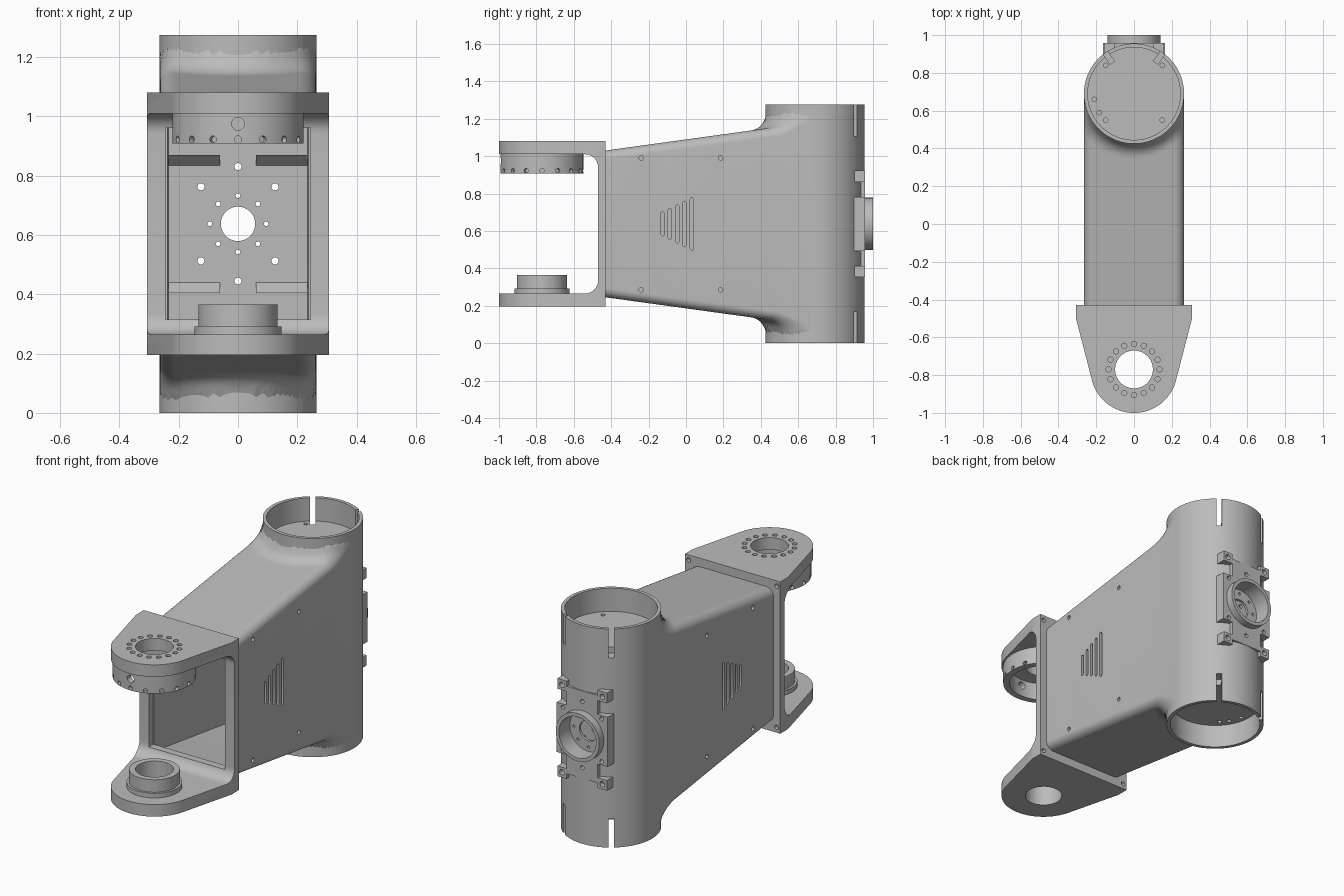
import bpy, bmesh, math
from math import sin, cos, pi, sqrt, radians

if "Cube" in bpy.data.objects:
    bpy.data.objects.remove(bpy.data.objects["Cube"])

MID = 0.6375          # height of the horizontal symmetry plane
TUBE_Y = 0.69         # axis of the vertical tube
PIVOT_Y = -0.77       # axis of the fork joint

grey = bpy.data.materials.new("plain_grey")
grey.use_nodes = True
grey.diffuse_color = (0.5, 0.5, 0.5, 1)
grey.node_tree.nodes["Principled BSDF"].inputs["Base Color"].default_value = (0.5, 0.5, 0.5, 1)


def finish(name, bm):
    bmesh.ops.recalc_face_normals(bm, faces=bm.faces)
    mesh = bpy.data.meshes.new(name)
    bm.to_mesh(mesh)
    bm.free()
    mesh.materials.append(grey)
    ob = bpy.data.objects.new(name, mesh)
    bpy.context.collection.objects.link(ob)
    return ob


def prism(name, pts, axis, lo, hi):
    """Extrude a 2D outline along an axis."""
    place = {"x": lambda u, v, w: (w, u, v),
             "y": lambda u, v, w: (u, w, v),
             "z": lambda u, v, w: (u, v, w)}[axis]
    bm = bmesh.new()
    a, b = [[bm.verts.new(place(u, v, w)) for u, v in pts] for w in (lo, hi)]
    bm.faces.new(a)
    bm.faces.new(b)
    for i in range(len(pts)):
        j = (i + 1) % len(pts)
        bm.faces.new((a[i], a[j], b[j], b[i]))
    return finish(name, bm)


def arc(u, v, r, start, end, n):
    return [(u + r * cos(radians(start + (end - start) * i / n)),
             v + r * sin(radians(start + (end - start) * i / n))) for i in range(n + 1)]


def disc(name, u, v, r, axis, lo, hi, n=64):
    return prism(name, arc(u, v, r, 0, 360, n)[:-1], axis, lo, hi)


def box(name, x, y, z):
    return prism(name, [(x[0], y[0]), (x[1], y[0]), (x[1], y[1]), (x[0], y[1])], "z", *z)


def hole(u, v, r, axis, lo, hi):
    return disc("cutter", u, v, r, axis, lo, hi, 16)


def turn(ob, angle, cx, cy):
    """Rotate the mesh about a vertical axis."""
    for v in ob.data.vertices:
        x, y = v.co.x - cx, v.co.y - cy
        v.co.x = cx + x * cos(angle) - y * sin(angle)
        v.co.y = cy + x * sin(angle) + y * cos(angle)
    return ob


def combine(target, cutters, op="DIFFERENCE"):
    """Boolean the target with a group of separate cutters, then drop them."""
    bm = bmesh.new()
    for c in cutters:
        bm.from_mesh(c.data)
        bpy.data.objects.remove(c)
    tool = finish("cutter", bm)
    tool.hide_render = True
    mod = target.modifiers.new("cut", "BOOLEAN")
    mod.solver = "EXACT"
    mod.operation = op
    mod.object = tool
    bpy.context.view_layer.objects.active = target
    bpy.ops.object.modifier_apply(modifier=mod.name)
    bpy.data.objects.remove(tool)


def flip(z):
    return 2 * MID - z


def slope(y):
    return 1.03 + 0.1375 * (y + 0.43)


# Tapered arm body, blended up into the tube
def body_top(x, y, fillet=0.075, edge=0.05, half=0.264):
    t = min(max(math.hypot(x, y - TUBE_Y) - 0.265, 0), fillet)
    rise = fillet - sqrt(fillet ** 2 - (fillet - t) ** 2)
    e = max(abs(x) - (half - edge), 0)
    return slope(y) + rise - edge + sqrt(max(edge ** 2 - e ** 2, 0))


bm = bmesh.new()
cols = [0.264 * sin(pi * (i / 40 - 0.5)) for i in range(41)]
rows = [-0.435, -0.1, 0.2] + [0.32 + 0.35 * i / 28 for i in range(29)]
rings = []
for y in rows:
    top = [(x, y, body_top(x, y)) for x in cols]
    rings.append([bm.verts.new(p) for p in top + [(x, y, flip(z)) for x, y, z in reversed(top)]])
for a, b in zip(rings, rings[1:]):
    for i in range(len(a)):
        j = (i + 1) % len(a)
        bm.faces.new((a[i], a[j], b[j], b[i]))
bm.faces.new(rings[0])
bm.faces.new(rings[-1])
body = finish("arm_body", bm)


def cavity():
    upper = [(-0.6, slope(-0.6) - 0.03), (0.3, 1.10), (TUBE_Y, 1.10)]
    return prism("cutter", upper + [(y, flip(z)) for y, z in reversed(upper)], "x", -0.238, 0.238)


combine(body, [cavity()])
combine(body, [disc("cutter", 0, TUBE_Y, 0.255, "z", -1, 2, 96)])

# Vent slots and screw holes on both flanks
details = []
for lo, hi in ((-0.3, -0.248), (0.248, 0.3)):
    for i in range(5):
        y, h = -0.125 + 0.039 * i, 0.055 + 0.019 * i
        outline = arc(y, MID + h, 0.009, 0, 180, 6) + arc(y, MID - h, 0.009, 180, 360, 6)
        details.append(prism("cutter", outline, "x", lo, hi))
    for y in (-0.24, 0.185):
        details += [hole(y, z, 0.012, "x", lo, hi) for z in (0.99, flip(0.99))]
combine(body, details)


# Holes drilled through the rear mount
def rear_holes():
    holes = [disc("cutter", 0, MID, 0.058, "y", 0.6, 1.2, 48)]
    for k in range(8):
        a = k * pi / 4
        holes.append(hole(0.095 * cos(a), MID + 0.095 * sin(a), 0.008, "y", 0.6, 1.2))
    for sx in (-1, 1):
        holes += [hole(sx * 0.125, MID + s * 0.125, 0.012, "y", 0.6, 1.2) for s in (-1, 1)]
        holes.append(hole(0, MID + sx * 0.193, 0.012, "y", 0.6, 1.2))
    return holes


def collar_bore():
    return [disc("cutter", 0, MID, 0.12, "y", 0.9, 1.2)]


# Vertical tube with recessed ends and slits
tube = disc("vertical_tube", 0, TUBE_Y, 0.265, "z", 0, 2 * MID, 96)
combine(tube, [disc("cutter", 0, TUBE_Y, 0.245, "z", lo, hi, 96)
               for lo, hi in ((1.14, 2), (-1, flip(1.14)))])
combine(tube, [disc("cutter", 0, TUBE_Y, 0.24, "z", flip(1.10), 1.10, 96)])
combine(tube, [cavity()])
slits = []
for a in (55, 125):
    for z in ((1.105, 2), (-1, flip(1.105))):
        s = box("cutter", (0.2, 0.3), (TUBE_Y - 0.014, TUBE_Y + 0.014), z)
        slits.append(turn(s, radians(a), 0, TUBE_Y))
combine(tube, slits)
cap_spots = [(x, y) for x in (-0.15, 0.15) for y in (0.55, 0.84)] + [(-0.21, 0.66), (-0.185, 0.59)]
combine(tube, [hole(x, y, 0.012, "z", lo, hi) for x, y in cap_spots
               for lo, hi in ((1.125, 1.2), (flip(1.2), flip(1.125)))])
combine(tube, rear_holes())
combine(tube, collar_bore())

# Inner panel with sloped ledges
panel = box("inner_panel", (-0.234, 0.234), (0.74, 0.76), (0.17, 1.105))
combine(panel, rear_holes())
for side, x in (("right", -0.234), ("left", 0.06)):
    for level, f in (("upper", lambda z: z), ("lower", flip)):
        pts = [(0.745, f(0.83)), (0.70, f(0.87)), (0.745, f(0.87))]
        prism(f"{level}_{side}_ledge", pts, "x", x, x + 0.174)

# Rear mounting plate and collar
quarter = [(0.165, 0.145), (0.1, 0.145), (0.1, 0.225), (0.16, 0.225),
           (0.16, 0.285), (0.1, 0.285), (0.1, 0.255)]
half = quarter + [(-x, z) for x, z in reversed(quarter)]
outline = [(x, MID + z) for x, z in half] + [(-x, MID - z) for x, z in half]
mount = prism("rear_mount", outline, "y", 0.885, 0.957)
combine(mount, rear_holes() + [hole(x, MID + z, 0.016, "y", 0.92, 1)
                               for x in (-0.13, 0.13) for z in (-0.255, 0.255)])
combine(mount, collar_bore())
collar = disc("rear_collar", 0, MID, 0.14, "y", 0.95, 1.0)
combine(collar, collar_bore())

# Fork bracket: C profile trimmed to a rounded plan, with window
upper = [(-0.47, 0.94)] + arc(-0.54, 0.94, 0.07, 0, 90, 10)[1:] + [(-1.1, 1.01)]
c_shape = [(-1.1, 1.08), (-0.43, 1.08), (-0.43, flip(1.08)), (-1.1, flip(1.08))]
c_shape += [(y, flip(z)) for y, z in reversed(upper)] + upper
fork = prism("fork_bracket", c_shape, "x", -0.4, 0.4)
plan = [(-0.307, -0.5), (-0.307, -0.4), (0.307, -0.4), (0.307, -0.5)]
plan += arc(0, PIVOT_Y, 0.23, -14.5, -165.5, 48)
combine(fork, [prism("cutter", plan, "z", 0, 2)], "INTERSECT")
combine(fork, [box("cutter", (-0.245, 0.245), (-0.535, -0.3), (flip(0.96), 0.96))])
bolts = [hole(0.135 * cos(k * pi / 8), PIVOT_Y + 0.135 * sin(k * pi / 8), 0.014, "z", 1.055, 1.2)
         for k in range(16)]
corners = [hole(x, z, 0.013, "y", -0.455, -0.3) for x in (-0.284, 0.284) for z in (1.05, flip(1.05))]
combine(fork, bolts + corners + [disc("cutter", 0, PIVOT_Y, 0.1, "z", -1, 2)])

# Hollow upper joint ring with radial holes
ring = disc("upper_joint_ring", 0, PIVOT_Y, 0.221, "z", 0.908, 1.015, 96)
combine(ring, [disc("cutter", 0, PIVOT_Y, 0.185, "z", 0.5, 2, 96)])
radial = [turn(hole(0, 0.922, 0.012, "y", PIVOT_Y - 0.3, PIVOT_Y - 0.2), k * pi / 8, 0, PIVOT_Y)
          for k in range(16)]
combine(ring, radial + [hole(0, 0.975, 0.022, "y", PIVOT_Y - 0.3, PIVOT_Y - 0.15)])

# Lower joint boss and its flange
for name, r, z in (("lower_boss", 0.134, 0.365), ("lower_boss_flange", 0.147, 0.292)):
    boss = disc(name, 0, PIVOT_Y, r, "z", 0.255, z)
    combine(boss, [disc("cutter", 0, PIVOT_Y, 0.1, "z", 0, 1)])

# Smooth round surfaces, keep edges crisp
for ob in bpy.context.collection.objects:
    if ob.type == "MESH" and grey.name in ob.data.materials:
        ob.data.shade_smooth()
        ob.data.set_sharp_from_angle(angle=radians(30))
